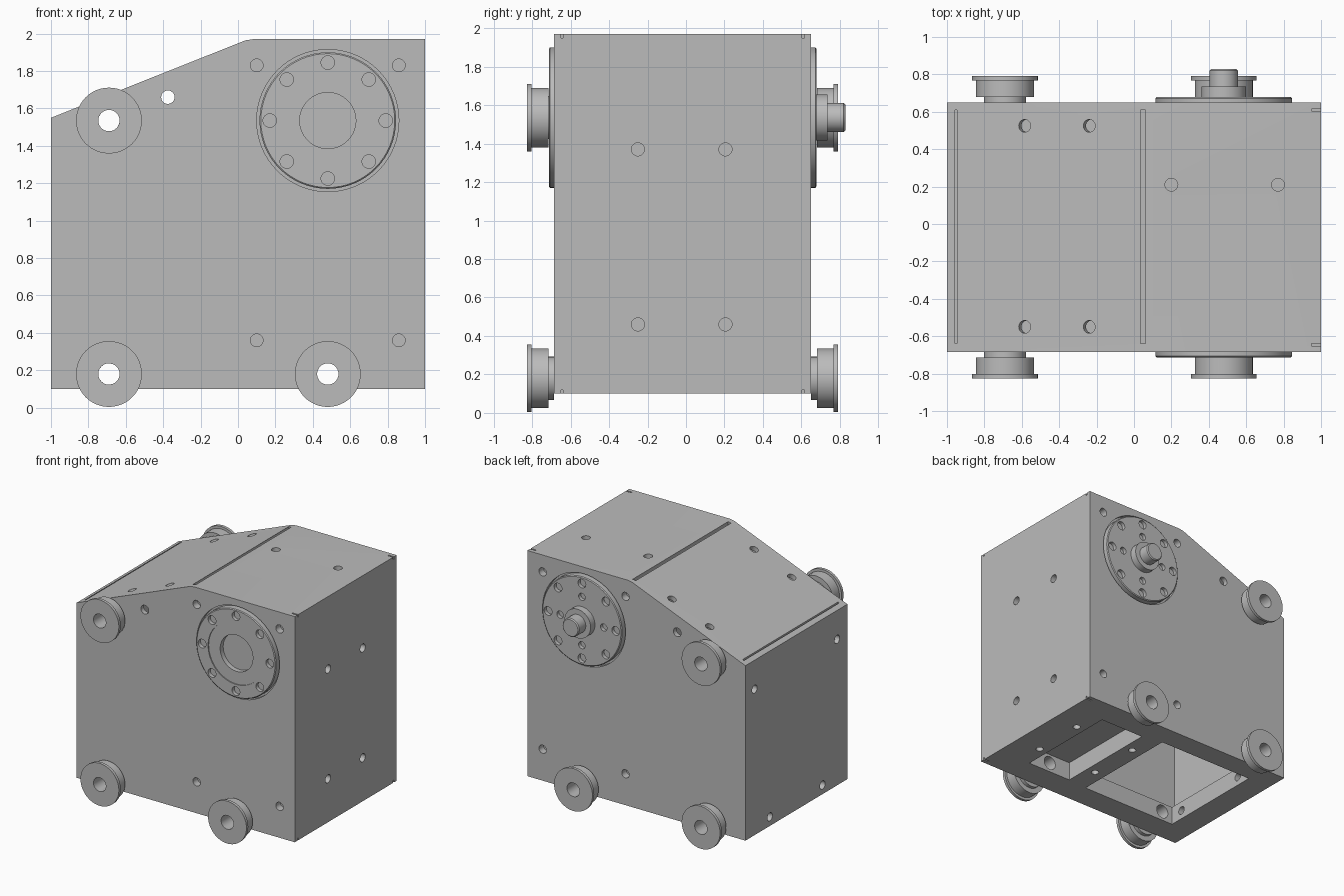
import bpy, bmesh, math
from mathutils import Matrix, Vector

old = bpy.data.objects.get("Cube")
if old:
    bpy.data.objects.remove(old, do_unlink=True)

grey = bpy.data.materials.new("plain_grey")
grey.use_nodes = True
grey.diffuse_color = (0.5, 0.5, 0.5, 1)
grey.node_tree.nodes["Principled BSDF"].inputs["Base Color"].default_value = (0.5, 0.5, 0.5, 1)

FRONT, BACK = -0.685, 0.65
HUB_X, HUB_Z = 0.48, 1.535
SLOPE = math.atan(0.4)


def finish(name, bm):
    bmesh.ops.recalc_face_normals(bm, faces=bm.faces)
    mesh = bpy.data.meshes.new(name)
    bm.to_mesh(mesh)
    bm.free()
    mesh.materials.append(grey)
    ob = bpy.data.objects.new(name, mesh)
    bpy.context.collection.objects.link(ob)
    return ob


def box(name, x, y, z):
    bm = bmesh.new()
    bmesh.ops.create_cube(bm, size=1)
    for v in bm.verts:
        v.co = [r[0] + (c + 0.5) * (r[1] - r[0]) for c, r in zip(v.co, (x, y, z))]
    return finish(name, bm)


def prism(name, outline, y0, y1):
    """Extrude an x-z outline along y."""
    bm = bmesh.new()
    face = bm.faces.new([bm.verts.new((x, y0, z)) for x, z in outline])
    ext = bmesh.ops.extrude_face_region(bm, geom=[face])["geom"]
    bmesh.ops.translate(bm, vec=(0, y1 - y0, 0),
                        verts=[g for g in ext if isinstance(g, bmesh.types.BMVert)])
    return finish(name, bm)


def rod(centre, axis, radius, length, sides=24):
    """Drill cutter centred on a point."""
    bm = bmesh.new()
    turn = Vector(axis).to_track_quat('Z', 'Y').to_matrix().to_4x4()
    bmesh.ops.create_cone(bm, cap_ends=True, segments=sides, radius1=radius, radius2=radius,
                          depth=length, matrix=Matrix.Translation(centre) @ turn)
    return finish("drill", bm)


def lathe(name, profile, x, z, side, closed=False, steps=48):
    """Turn (radius, distance out from the wall) about a y axis."""
    bm = bmesh.new()
    wall = FRONT if side < 0 else BACK
    vs = [bm.verts.new((x + r, wall + side * d, z)) for r, d in profile]
    pairs = list(zip(vs, vs[1:])) + ([(vs[-1], vs[0])] if closed else [])
    es = [bm.edges.new(p) for p in pairs]
    bmesh.ops.spin(bm, geom=vs + es, cent=(x, 0, z), axis=(0, 1, 0),
                   angle=math.tau, steps=steps)
    bmesh.ops.remove_doubles(bm, verts=bm.verts, dist=0.0002)
    return finish(name, bm)


def cut(target, cutter):
    cutter.hide_render = True
    mod = target.modifiers.new("cut", 'BOOLEAN')
    mod.operation, mod.solver, mod.object = 'DIFFERENCE', 'EXACT', cutter
    bpy.context.view_layer.objects.active = target
    bpy.ops.object.modifier_apply(modifier=mod.name)
    bpy.data.objects.remove(cutter, do_unlink=True)


# Housing with a sloping roof
housing = prism("housing", [(-1, 0.1), (1, 0.1), (1, 1.97), (0.08, 1.97), (0.04, 1.964),
                            (-1, 1.55)], FRONT, BACK)

# Hollow chamber and the two openings underneath
cut(housing, prism("chamber", [(-0.96, 0.255), (0.02, 0.255), (0.02, 1.915), (-0.96, 1.523)],
                   FRONT + 0.04, BACK - 0.04))
cut(housing, box("large_opening", (-0.79, 0.1), (-0.475, 0.465), (0, 0.3)))
cut(housing, box("small_opening", (0.28, 0.69), (-0.46, 0.43), (0, 0.255)))

# Folded sheet seams on the roof
cut(housing, box("ridge_seam", (0.035, 0.062), (-0.64, 0.61), (1.93, 2.1)))
cut(housing, box("eave_seam", (-0.958, -0.946), (-0.64, 0.61), (1.545, 1.7)))
for y in (FRONT + 0.04, BACK - 0.04):
    for z in (1.97, 0.1):
        cut(housing, box("corner_relief", (0.95, 1.1), (y - 0.006, y + 0.006),
                         (z - 0.02, z + 0.02)))

# Wheel axle bores and the round hole go right through
wheels = [(-0.69, 0.18), (HUB_X, 0.18), (-0.69, 1.535)]
for x, z in wheels:
    cut(housing, rod((x, 0, z), (0, 1, 0), 0.057, 3, 32))
cut(housing, rod((-0.375, 0, 1.66), (0, 1, 0), 0.036, 3))

# Screw holes in every wall
for x in (0.1, 0.86):
    for z in (0.36, 1.83):
        for y in (FRONT, BACK):
            cut(housing, rod((x, y, z), (0, 1, 0), 0.034, 0.12))
for y in (-0.25, 0.205):
    for z in (0.46, 1.37):
        cut(housing, rod((1, y, z), (1, 0, 0), 0.034, 0.1))
for y, z in ((-0.55, 1.31), (0.53, 1.31), (-0.36, 0.175), (0.33, 0.175)):
    cut(housing, rod((-1, y, z), (1, 0, 0), 0.034, 0.5))
for x in (-0.585, -0.24):
    for y in (-0.55, 0.525):
        cut(housing, rod((x, y, 1.55 + 0.4 * (x + 1)),
                         (-math.sin(SLOPE), 0, math.cos(SLOPE)), 0.034, 0.16))
for x in (0.2, 0.77):
    cut(housing, rod((x, 0.21, 1.97), (0, 0, 1), 0.034, 0.1))
    for y in (-0.24, 0.215):
        cut(housing, rod((x, y, 0.1), (0, 0, 1), 0.03, 0.1))

# Flange seats
for y in (FRONT, BACK):
    cut(housing, rod((HUB_X, y, HUB_Z), (0, 1, 0), 0.38, 0.06, 64))

# Bearing flange in front, drive flange with a shaft behind
rim = [(0, -0.03), (0.365, -0.03), (0.365, 0.022), (0.358, 0.028)]
front_flange = lathe("front_flange", rim + [(0.255, 0.028), (0.255, 0.02), (0.15, 0.02),
                     (0.15, -0.02), (0, -0.02)], HUB_X, HUB_Z, -1, steps=64)
back_flange = lathe("back_flange", rim + [(0.12, 0.028), (0.12, 0.085), (0.076, 0.085),
                    (0.076, 0.17), (0.068, 0.178), (0, 0.178)], HUB_X, HUB_Z, 1, steps=64)


def bolt_circle(flange, y, radius, count, size):
    for i in range(count):
        a = math.tau * i / count
        cut(flange, rod((HUB_X + radius * math.cos(a), y, HUB_Z + radius * math.sin(a)),
                        (0, 1, 0), size, 0.06))


bolt_circle(front_flange, FRONT - 0.028, 0.31, 8, 0.036)
bolt_circle(back_flange, BACK + 0.028, 0.31, 8, 0.036)
bolt_circle(back_flange, BACK + 0.028, 0.2, 4, 0.03)

# Six rimmed wheels, three on each side
wheel = [(0.057, 0), (0.112, 0), (0.112, 0.03), (0.155, 0.03), (0.155, 0.117),
         (0.176, 0.117), (0.176, 0.141), (0.057, 0.141)]
for side, label in ((-1, "front"), (1, "back")):
    for i, (x, z) in enumerate(wheels):
        lathe(f"{label}_wheel_{i + 1}", wheel, x, z, side, closed=True)

# Smooth round walls, crisp edges
bpy.ops.object.select_all(action='DESELECT')
for ob in bpy.context.scene.objects:
    if ob.type == 'MESH':
        ob.select_set(True)
        bpy.context.view_layer.objects.active = ob
bpy.ops.object.shade_smooth_by_angle(angle=math.radians(30))
